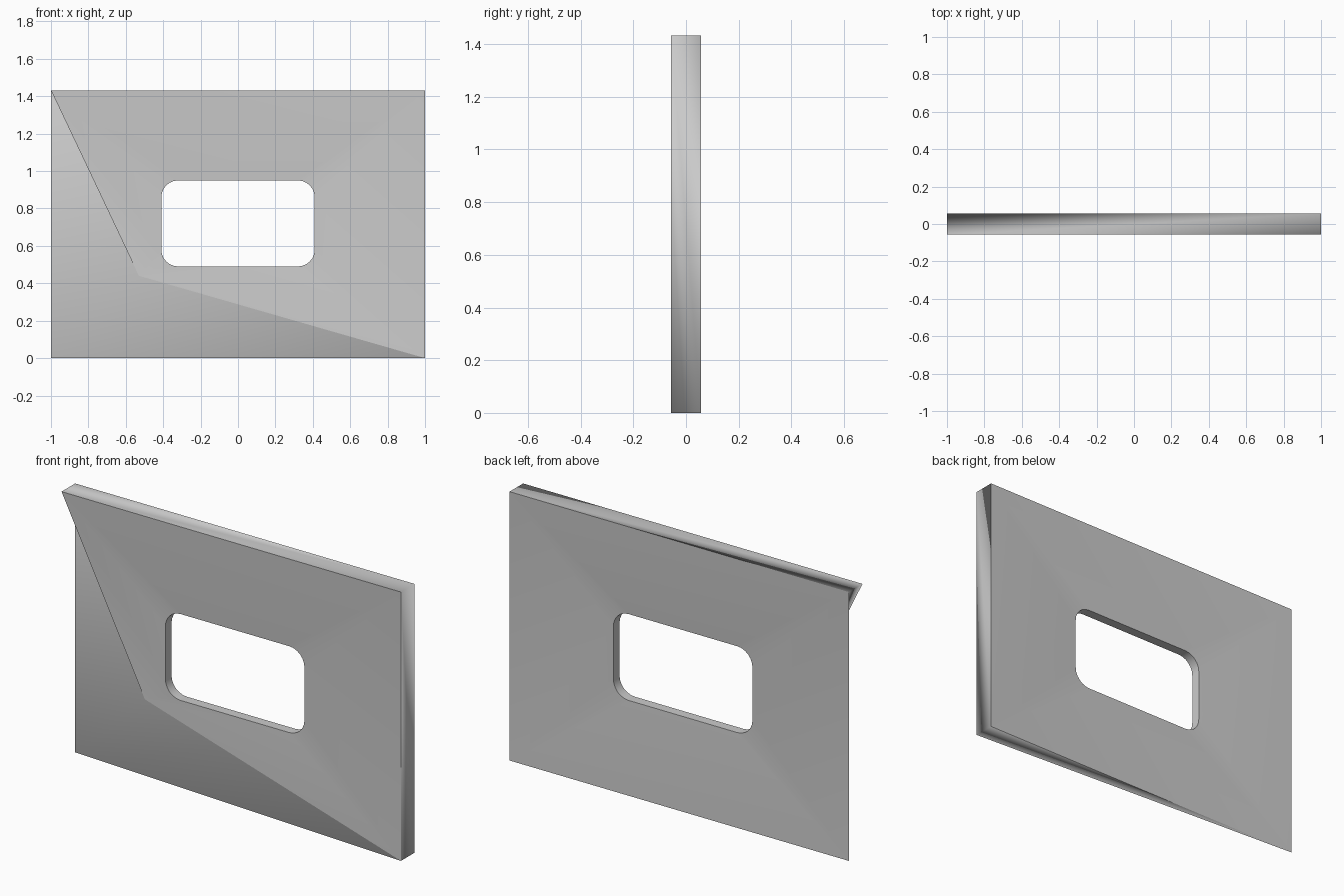
import bpy, bmesh, math

cube = bpy.data.objects.get("Cube")
if cube:
    bpy.data.objects.remove(cube, do_unlink=True)

HALF_W, HEIGHT, HALF_D = 1.0, 1.432, 0.057
HOLE_X, HOLE_LOW, HOLE_TOP, HOLE_D = 0.41, 0.49, 0.95, 0.026
RADIUS, STEPS = 0.09, 6

# Plain grey material
grey = bpy.data.materials.new("plain grey")
grey.use_nodes = True
colour = (0.6, 0.6, 0.6, 1)
grey.diffuse_color = colour
grey.node_tree.nodes["Principled BSDF"].inputs["Base Color"].default_value = colour

bm = bmesh.new()
sheet_faces = set()


def rounded_corners():
    """Window outline as four arcs, anticlockwise from the top +x corner."""
    cx = HOLE_X - RADIUS
    centres = [(cx, HOLE_TOP - RADIUS), (-cx, HOLE_TOP - RADIUS),
               (-cx, HOLE_LOW + RADIUS), (cx, HOLE_LOW + RADIUS)]
    for i, (x, z) in enumerate(centres):
        angles = [math.pi / 2 * (i + s / STEPS) for s in range(STEPS + 1)]
        yield [(x + RADIUS * math.cos(a), z + RADIUS * math.sin(a)) for a in angles]


def sheet(corners, hole_y):
    """Shallow dished face around the window; returns outer and window vertices."""
    outer = [bm.verts.new(c) for c in corners]
    arcs = [[bm.verts.new((x, hole_y, z)) for x, z in arc] for arc in rounded_corners()]
    for i in range(4):
        n = (i + 1) % 4
        for a, b in zip(arcs[i], arcs[i][1:]):
            sheet_faces.add(bm.faces.new((outer[i], a, b)))
        sheet_faces.add(bm.faces.new((outer[i], arcs[i][-1], arcs[n][0])))
        sheet_faces.add(bm.faces.new((outer[i], arcs[n][0], outer[n])))
    return outer, [v for arc in arcs for v in arc]


def rectangle(y):
    return [(HALF_W, y, HEIGHT), (-HALF_W, y, HEIGHT), (-HALF_W, y, 0), (HALF_W, y, 0)]


# Front sheet has its lower -x corner pulled in; back sheet is a full rectangle
front_corners = rectangle(-HALF_D)
front_corners[2] = (-0.53, -0.027, 0.44)
front, front_hole = sheet(front_corners, -HOLE_D)
back, back_hole = sheet(rectangle(HALF_D), HOLE_D)

# Outer rim, each side split from the front corner to the next back corner
for i in range(4):
    n = (i + 1) % 4
    bm.faces.new((front[i], back[i], front[n]))
    bm.faces.new((back[i], back[n], front[n]))

# Window lining
count = len(front_hole)
for i in range(count):
    n = (i + 1) % count
    bm.faces.new((front_hole[i], front_hole[n], back_hole[n], back_hole[i]))

bmesh.ops.recalc_face_normals(bm, faces=bm.faces[:])

# Smooth shading, with sharp outlines around both sheets
for face in bm.faces:
    face.smooth = True
for edge in bm.edges:
    if len({f in sheet_faces for f in edge.link_faces}) == 2:
        edge.smooth = False

mesh = bpy.data.meshes.new("window_panel")
sheet_faces.clear()
bm.to_mesh(mesh)
bm.free()
mesh.materials.append(grey)
panel = bpy.data.objects.new("window_panel", mesh)
bpy.context.collection.objects.link(panel)
weighted = panel.modifiers.new("area_weighted_normals", 'WEIGHTED_NORMAL')
weighted.mode = 'FACE_AREA'
weighted.keep_sharp = True
